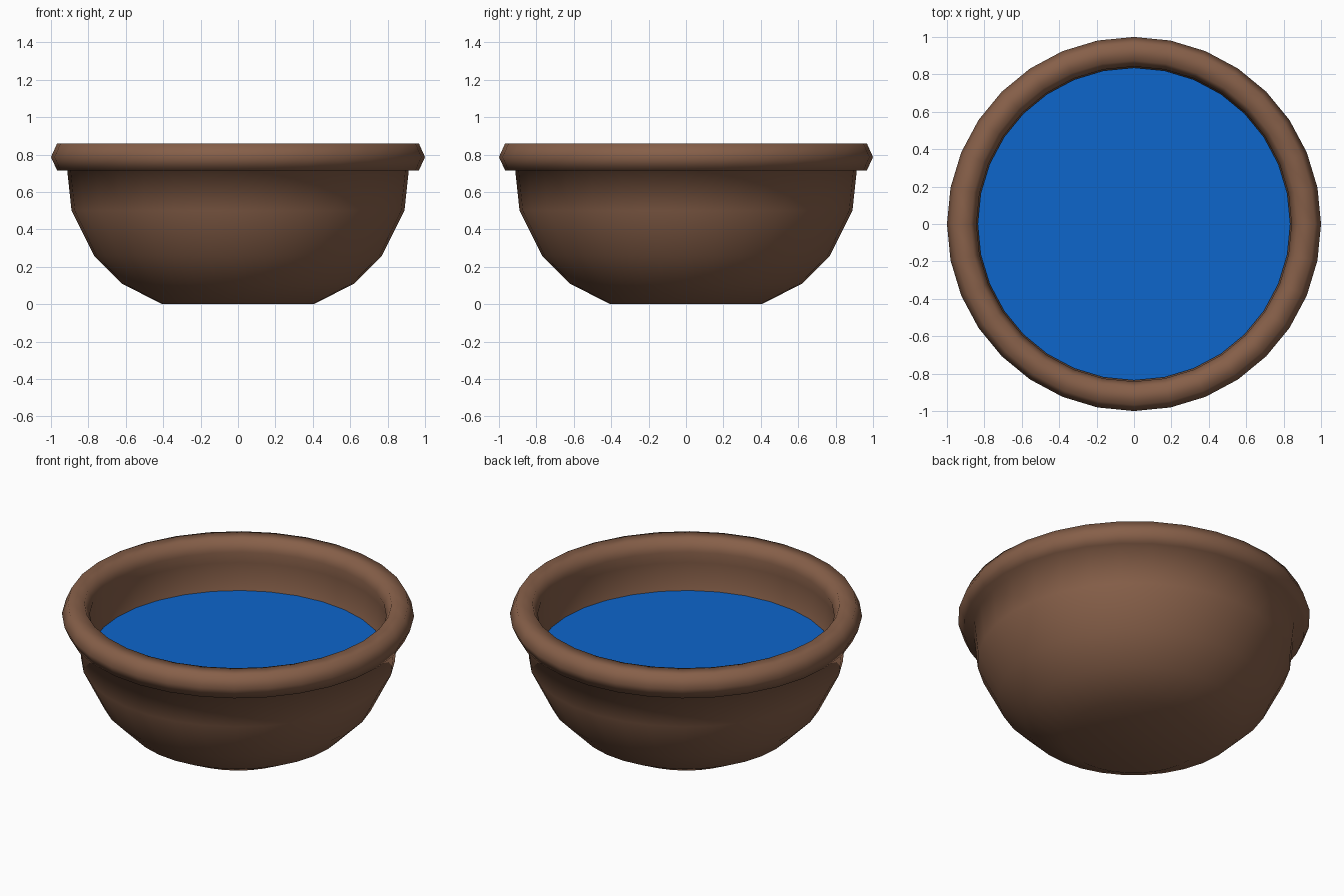
import bpy, bmesh, math

if "Cube" in bpy.data.objects:
    bpy.data.objects.remove(bpy.data.objects["Cube"])

SIDES = 32


def material(name, color):
    m = bpy.data.materials.new(name)
    m.diffuse_color = (*color, 1)
    m.use_nodes = True
    m.node_tree.nodes["Principled BSDF"].inputs["Base Color"].default_value = m.diffuse_color
    return m


def lathe(name, profile, mat, cap_ends=True):
    """Spin a (radius, height) profile around z, closing both ends with flat discs."""
    bm = bmesh.new()
    rings = []
    for r, z in profile:
        rings.append([bm.verts.new((r * math.cos(math.tau * i / SIDES),
                                    r * math.sin(math.tau * i / SIDES), z))
                      for i in range(SIDES)])
    for a, b in zip(rings, rings[1:]):
        for i in range(SIDES):
            j = (i + 1) % SIDES
            bm.faces.new((a[i], a[j], b[j], b[i]))
    if len(rings) > 1:
        bm.faces.new(rings[0][::-1])
    bm.faces.new(rings[-1])
    for f in bm.faces:
        f.smooth = True
    mesh = bpy.data.meshes.new(name)
    bm.to_mesh(mesh)
    bm.free()
    mesh.materials.append(mat)
    obj = bpy.data.objects.new(name, mesh)
    bpy.context.collection.objects.link(obj)
    return obj


clay = material("brown clay", (0.24, 0.115, 0.066))
blue = material("water blue", (0.004, 0.133, 0.60))

# Bowl: outer wall, overhanging rolled rim, then inner wall down to the floor
outer = [(0.405, 0.0), (0.62, 0.11), (0.77, 0.26), (0.89, 0.50), (0.913, 0.715)]
rim = [(0.967, 0.715), (1.0, 0.787), (0.967, 0.86), (0.873, 0.86), (0.842, 0.787)]
inner = [(0.858, 0.715), (0.835, 0.51), (0.725, 0.29), (0.59, 0.155), (0.39, 0.06)]
lathe("bowl", outer + rim + inner, clay)

# Water surface
lathe("water", [(0.836, 0.55)], blue)
